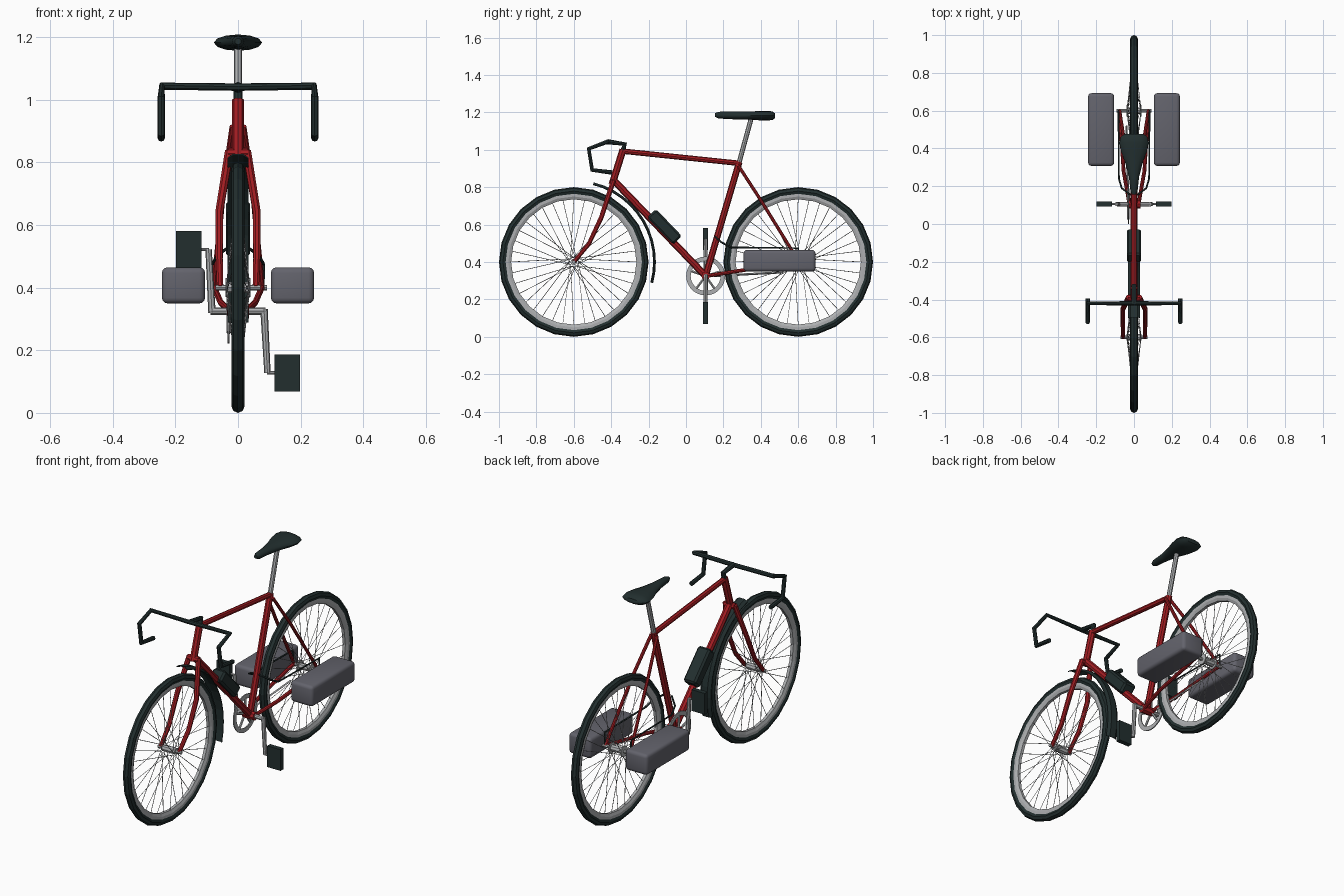
import bpy, bmesh, math
from mathutils import Vector, Matrix

if "Cube" in bpy.data.objects:
    bpy.data.objects.remove(bpy.data.objects["Cube"])


def material(name, rgb):
    m = bpy.data.materials.new(name)
    m.diffuse_color = (*rgb, 1)
    m.use_nodes = True
    m.node_tree.nodes["Principled BSDF"].inputs["Base Color"].default_value = m.diffuse_color
    return m


RED = material("frame red", (0.36, 0.012, 0.016))
BLACK = material("rubber black", (0.016, 0.028, 0.028))
METAL = material("metal grey", (0.42, 0.43, 0.44))
BAG = material("bag grey", (0.125, 0.125, 0.15))


def mesh_object(name, bm, mat, smooth=None):
    bmesh.ops.recalc_face_normals(bm, faces=bm.faces[:])
    me = bpy.data.meshes.new(name)
    bm.to_mesh(me)
    bm.free()
    me.materials.append(mat)
    ob = bpy.data.objects.new(name, me)
    bpy.context.collection.objects.link(ob)
    if smooth:
        bpy.ops.object.select_all(action='DESELECT')
        ob.select_set(True)
        bpy.context.view_layer.objects.active = ob
        bpy.ops.object.shade_smooth_by_angle(angle=math.radians(smooth))
    return ob


def tubes(name, paths, r, mat, res=2, taper=1.0):
    """Round tubes along polylines, converted to one mesh."""
    cu = bpy.data.curves.new(name, 'CURVE')
    cu.dimensions = '3D'
    cu.bevel_depth = r
    cu.bevel_resolution = res
    cu.use_fill_caps = True
    for path in paths:
        sp = cu.splines.new('POLY')
        sp.points.add(len(path) - 1)
        for i, p in enumerate(path):
            sp.points[i].co = (*p, 1)
            sp.points[i].radius = 1 + (taper - 1) * i / (len(path) - 1)
            sp.use_smooth = False
    cu.materials.append(mat)
    ob = bpy.data.objects.new(name, cu)
    bpy.context.collection.objects.link(ob)
    bpy.ops.object.select_all(action='DESELECT')
    ob.select_set(True)
    bpy.context.view_layer.objects.active = ob
    bpy.ops.object.convert(target='MESH')
    return bpy.context.object


def both(path):
    """A path and its mirror across x = 0."""
    return [path, [(-x, y, z) for x, y, z in path]]


def box(name, centre, size, mat, bevel=0.0, tilt=0.0, segments=1):
    bm = bmesh.new()
    bmesh.ops.create_cube(bm, size=1)
    bmesh.ops.scale(bm, vec=size, verts=bm.verts)
    if bevel:
        bmesh.ops.bevel(bm, geom=bm.edges[:], offset=bevel, segments=segments,
                        profile=0.5, affect='EDGES')
    bm.transform(Matrix.Translation(centre) @ Matrix.Rotation(tilt, 4, 'X'))
    return mesh_object(name, bm, mat, 35 if segments > 1 else None)


def lathe(name, profile, centre, mat, steps=24, start=0.0, sweep=2 * math.pi):
    """Turn a closed (x, radius) profile about an axis along x."""
    bm = bmesh.new()
    full = sweep > 6.28
    n = steps if full else steps + 1
    rings = []
    for i in range(n):
        a = start + sweep * i / steps
        rings.append([bm.verts.new((centre[0] + x, centre[1] + r * math.cos(a),
                                    centre[2] + r * math.sin(a))) for x, r in profile])
    for i in range(n if full else n - 1):
        a, b = rings[i], rings[(i + 1) % n]
        for j in range(len(profile)):
            k = (j + 1) % len(profile)
            bm.faces.new((a[j], a[k], b[k], b[j]))
    if not full:
        bm.faces.new(rings[0])
        bm.faces.new(rings[-1])
    return mesh_object(name, bm, mat)


# Wheels: tyre, rim, hub and spokes
tyre = [(0.021 * math.cos(t * math.pi / 4), 0.379 + 0.021 * math.sin(t * math.pi / 4))
        for t in range(8)]
rim = [(-0.015, 0.366), (0.015, 0.366), (0.015, 0.35), (0.008, 0.335), (-0.008, 0.335), (-0.015, 0.35)]
for label, y, half in (("front", -0.6, 0.06), ("rear", 0.6, 0.08)):
    c = (0, y, 0.4)
    lathe(label + "_tyre", tyre, c, BLACK)
    lathe(label + "_rim", rim, c, METAL)
    tubes(label + "_hub", [[(-0.04, y, 0.4), (0.04, y, 0.4)]], 0.018, METAL)
    tubes(label + "_axle", [[(-half - 0.012, y, 0.4), (half + 0.012, y, 0.4)]], 0.009, METAL)
    spokes = []
    for i in range(36):
        a = math.tau * i / 36
        side = 1 if i % 2 else -1
        b = a + (0.9 if i % 4 < 2 else -0.9)
        spokes.append([(side * 0.036, y + 0.022 * math.cos(b), 0.4 + 0.022 * math.sin(b)),
                       (0, y + 0.34 * math.cos(a), 0.4 + 0.34 * math.sin(a))])
    tubes(label + "_spokes", spokes, 0.0016, METAL, 0)
    if label == "rear":
        tubes("hub_flanges", [[(s * 0.034, y, 0.4), (s * 0.04, y, 0.4)] for s in (-1, 1)],
              0.03, METAL, 4)

# Frame tubes
BB = (0, 0.105, 0.325)
tubes("head_tube", [[(0, -0.395, 0.815), (0, -0.337, 1.0)]], 0.019, RED)
tubes("top_tube", [[(0, -0.335, 0.992), (0, 0.28, 0.928)]], 0.0145, RED)
tubes("down_tube", [[(0, -0.385, 0.835), BB]], 0.019, RED)
tubes("seat_tube", [[BB, (0, 0.285, 0.935)]], 0.0175, RED)
tubes("bottom_bracket", [[(-0.035, 0.105, 0.325), (0.035, 0.105, 0.325)]], 0.023, RED)
tubes("seat_stays", both([(0.018, 0.28, 0.915), (0.045, 0.40, 0.73), (0.072, 0.57, 0.455),
                          (0.076, 0.6, 0.4)]), 0.009, RED)
tubes("chain_stays", both([(0.025, 0.11, 0.325), (0.055, 0.28, 0.352), (0.076, 0.6, 0.4)]),
      0.010, RED)

# Fork
tubes("fork_crown", [[(-0.032, -0.39, 0.828), (0.032, -0.39, 0.828)]], 0.017, RED)
tubes("fork_legs", both([(0.028, -0.388, 0.835), (0.06, -0.452, 0.64), (0.06, -0.52, 0.495),
                         (0.057, -0.6, 0.4)]), 0.0145, RED, taper=0.75)

# Stem and drop handlebar
tubes("stem", [[(0, -0.338, 0.995), (0, -0.328, 1.03), (0, -0.42, 1.043)]], 0.014, BLACK)
half_bar = [(0.243, -0.42, 1.043), (0.245, -0.52, 1.005), (0.245, -0.502, 0.892), (0.245, -0.395, 0.878)]
left_bar = [(-x, y, z) for x, y, z in reversed(half_bar)]
tubes("handlebar", [left_bar + [(0, -0.42, 1.04)] + half_bar], 0.012, BLACK)

# Seat post
tubes("seat_post", [[(0, 0.278, 0.91), (0, 0.348, 1.165)]], 0.013, METAL)

# Saddle, lofted from nose to tail: y, half width, middle height, half thickness
stations = [(0.155, 0.010, 1.186, 0.010), (0.175, 0.019, 1.185, 0.018), (0.25, 0.027, 1.184, 0.021),
            (0.32, 0.045, 1.183, 0.022), (0.38, 0.067, 1.182, 0.024), (0.43, 0.077, 1.182, 0.026),
            (0.462, 0.070, 1.182, 0.023), (0.477, 0.050, 1.182, 0.012)]
bm = bmesh.new()
rings = [[bm.verts.new((w * math.cos(k * math.pi / 6), y, z + h * math.sin(k * math.pi / 6)))
          for k in range(12)] for y, w, z, h in stations]
for a, b in zip(rings, rings[1:]):
    for k in range(12):
        bm.faces.new((a[k], a[(k + 1) % 12], b[(k + 1) % 12], b[k]))
bm.faces.new(rings[0])
bm.faces.new(rings[-1])
mesh_object("saddle", bm, BLACK, 50)

# Chainring, crank and pedals
ring_x = -0.03
lathe("chainring", [(-0.003, 0.104), (0.003, 0.104), (0.003, 0.08), (-0.003, 0.08)],
      (ring_x, 0.105, 0.325), METAL, 28)
tubes("chainring_arms", [[(ring_x, 0.105, 0.325),
                          (ring_x, 0.105 + 0.085 * math.cos(a), 0.325 + 0.085 * math.sin(a))]
                         for a in (math.tau * i / 5 + 0.3 for i in range(5))], 0.007, METAL, 1)
tubes("crank_axle", [[(-0.088, 0.105, 0.325), (0.088, 0.105, 0.325)]], 0.012, METAL)
for label, s in (("right", 1), ("left", -1)):
    end = 0.325 - s * 0.197
    tubes(label + "_crank", [[(s * 0.083, 0.105, 0.325 + s * 0.006), (s * 0.094, 0.105, end)]],
          0.012, METAL, taper=0.85)
    tubes(label + "_pedal_spindle", [[(s * 0.092, 0.105, end), (s * 0.12, 0.105, end)]], 0.005, METAL)
    box(label + "_pedal", (s * 0.157, 0.105, end), (0.082, 0.026, 0.118), BLACK)

# Thin chain run along the lower stay
tubes("chain", [[(-0.032, 0.15, 0.325), (-0.04, 0.52, 0.345)]], 0.006, METAL, 0)

# Rack rods beside the rear wheel
tubes("rack_rods", both([(0.02, 0.155, 0.535), (0.065, 0.19, 0.505), (0.08, 0.24, 0.478),
                         (0.082, 0.6, 0.474), (0.08, 0.6, 0.4)]), 0.005, BLACK, 1)

# Side bags
for label, s in (("right", 1), ("left", -1)):
    box(label + "_bag", (s * 0.174, 0.5, 0.407), (0.138, 0.385, 0.115), BAG, 0.018, segments=3)

# Box on the down tube
box("tube_case", (0, -0.115, 0.588), (0.076, 0.20, 0.066), BLACK, 0.01,
    math.atan2(-0.51, 0.49))

# Front mudguard, a thin arc behind the front wheel
lathe("front_mudguard", [(-0.033, 0.428), (-0.018, 0.439), (0.018, 0.439), (0.033, 0.428),
                         (0.033, 0.424), (0.018, 0.434), (-0.018, 0.434), (-0.033, 0.424)],
      (0, -0.6, 0.4), BLACK, 12, math.radians(-15), math.radians(91))
